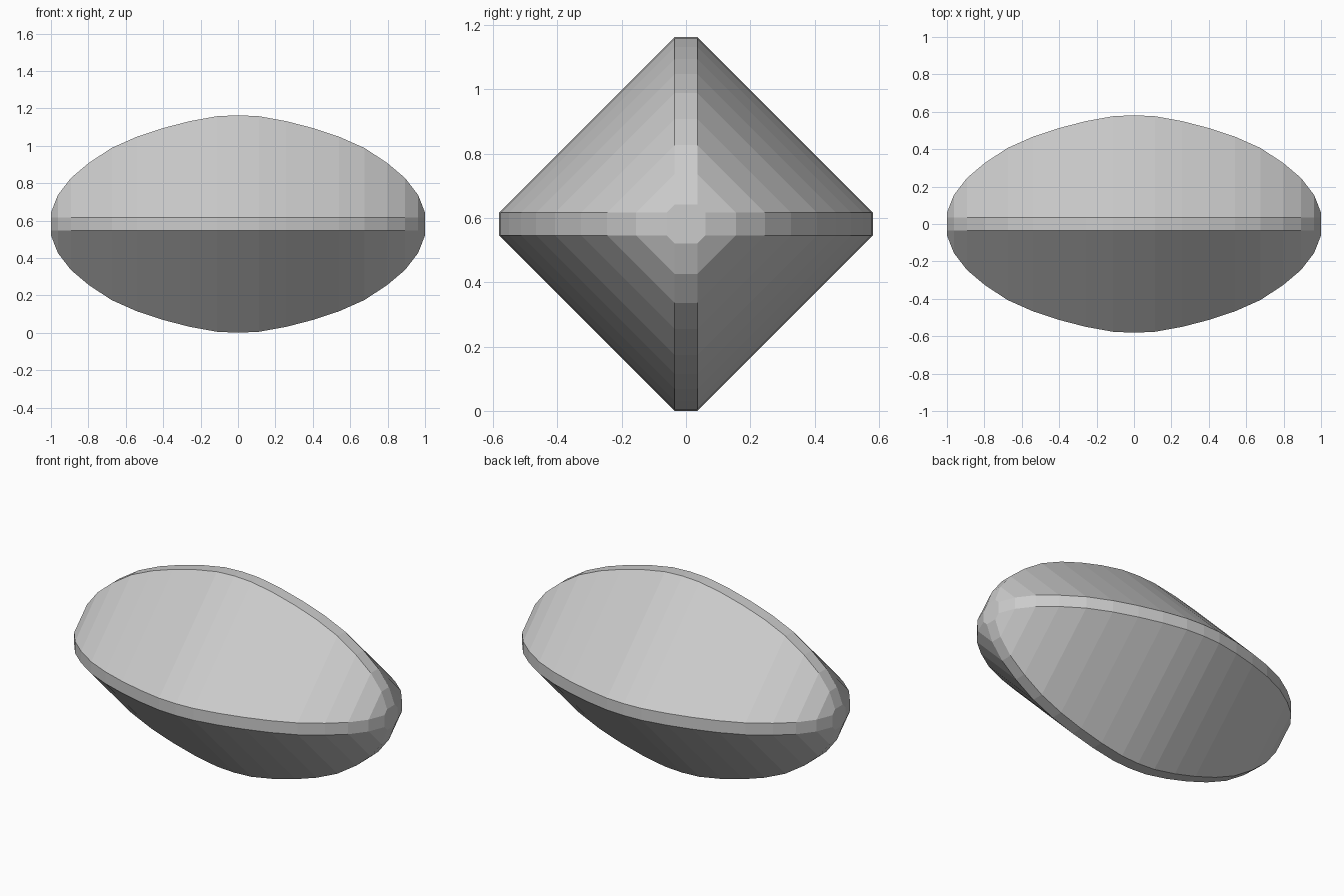
import bpy, bmesh

if "Cube" in bpy.data.objects:
    bpy.data.objects.remove(bpy.data.objects["Cube"])

# Half profile: (distance along x, half height of the section)
half = [(0.0, 0.5815), (0.113, 0.576), (0.257, 0.55), (0.40, 0.513),
        (0.54, 0.467), (0.675, 0.407), (0.797, 0.327), (0.893, 0.246),
        (0.963, 0.155), (1.0, 0.061)]
stations = [(-x, h) for x, h in reversed(half[1:])] + half
CENTRE_Z = 0.5815
FLAT = 0.035  # half width of the trimmed diamond corners


def section(h):
    """Diamond with its four corners cut off, in the yz plane."""
    f = FLAT
    return [(h, -f), (h, f), (f, h), (-f, h), (-h, f), (-h, -f), (-f, -h), (f, -h)]


# Faceted body: sections lofted along x and capped
bm = bmesh.new()
rings = [[bm.verts.new((x, y, CENTRE_Z + z)) for y, z in section(h)]
         for x, h in stations]
for a, b in zip(rings, rings[1:]):
    for i in range(8):
        j = (i + 1) % 8
        bm.faces.new((a[i], a[j], b[j], b[i]))
bm.faces.new(rings[0])
bm.faces.new(rings[-1])
bmesh.ops.recalc_face_normals(bm, faces=bm.faces)

mesh = bpy.data.meshes.new("faceted_pebble")
bm.to_mesh(mesh)
bm.free()
body = bpy.data.objects.new("faceted_pebble", mesh)
bpy.context.collection.objects.link(body)
